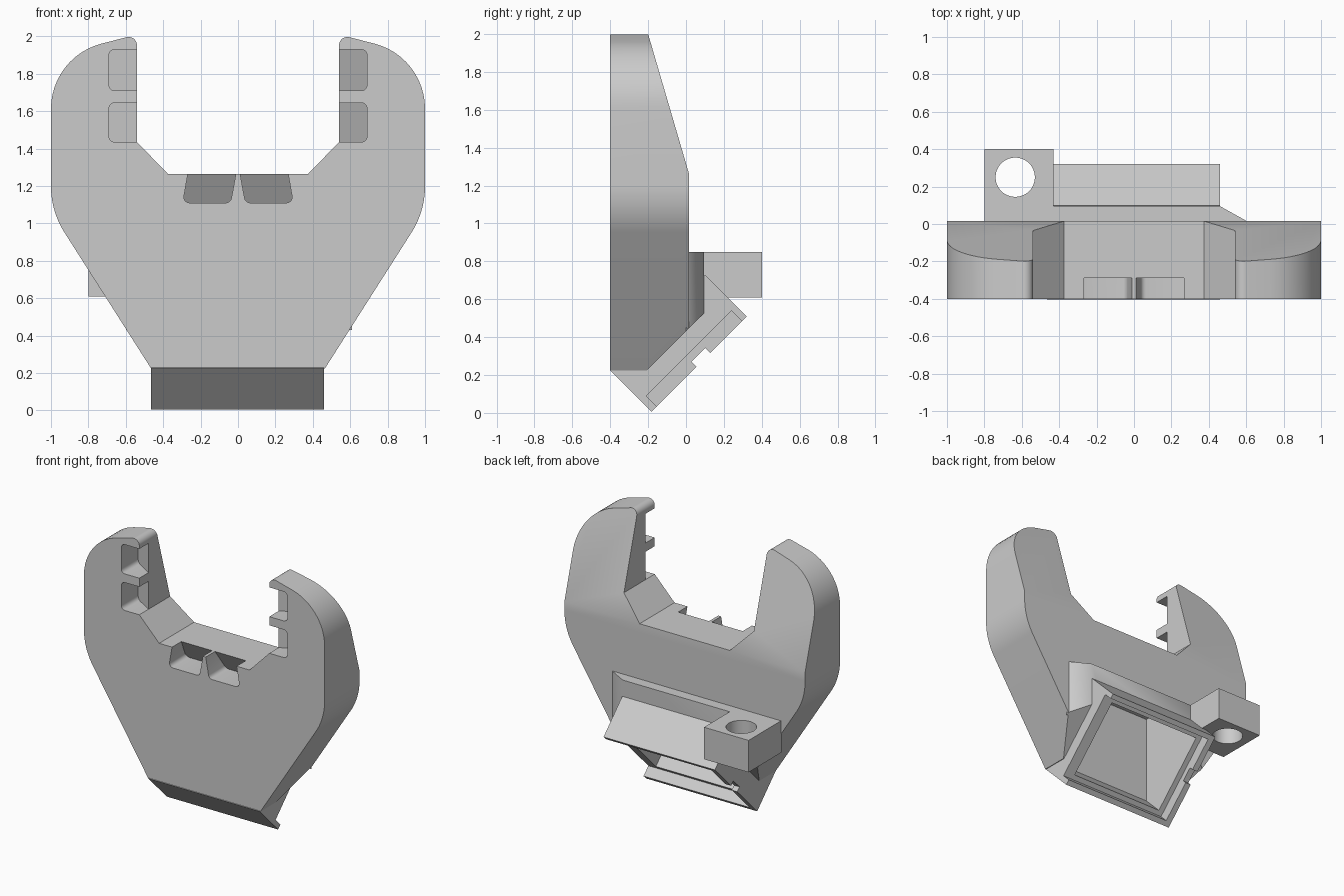
import bpy, bmesh
from math import cos, sin, pi, tan
from mathutils import Vector

cube = bpy.data.objects.get("Cube")
if cube:
    bpy.data.objects.remove(cube)

grey = bpy.data.materials.new("plain_grey")
grey.use_nodes = True
grey.diffuse_color = (0.6, 0.6, 0.6, 1)
grey.node_tree.nodes["Principled BSDF"].inputs["Base Color"].default_value = (0.6, 0.6, 0.6, 1)


def fillet(points, steps=12):
    """Round each (a, b, radius) corner of a closed outline."""
    out = []
    for i, (a, b, r) in enumerate(points):
        p = Vector((a, b))
        if not r:
            out.append(p)
            continue
        d0 = (Vector(points[i - 1][:2]) - p).normalized()
        d1 = (Vector(points[(i + 1) % len(points)][:2]) - p).normalized()
        half = d0.angle(d1) / 2
        centre = p + (d0 + d1).normalized() * r / sin(half)
        start = p + d0 * r / tan(half) - centre
        end = p + d1 * r / tan(half) - centre
        sweep = pi - 2 * half
        for k in range(steps + 1):
            t = k / steps
            out.append(centre + (start * sin((1 - t) * sweep) + end * sin(t * sweep)) / sin(sweep))
    return out


def prism(name, outline, axis, lo, hi, adjust=None):
    """Extrude an outline along an axis; adjust may move single vertices."""
    place = {"x": lambda p, h: (h, p[0], p[1]),
             "y": lambda p, h: (p[0], h, p[1]),
             "z": lambda p, h: (p[0], p[1], h)}[axis]
    bm = bmesh.new()
    rings = [[bm.verts.new(place(p, h)) for p in outline] for h in (lo, hi)]
    n = len(outline)
    bm.faces.new(rings[0])
    bm.faces.new(rings[1][::-1])
    for i in range(n):
        j = (i + 1) % n
        bm.faces.new((rings[0][j], rings[0][i], rings[1][i], rings[1][j]))
    if adjust:
        for v in bm.verts:
            adjust(v.co)
    bmesh.ops.recalc_face_normals(bm, faces=bm.faces)
    mesh = bpy.data.meshes.new(name)
    bm.to_mesh(mesh)
    bm.free()
    mesh.materials.append(grey)
    obj = bpy.data.objects.new(name, mesh)
    bpy.context.collection.objects.link(obj)
    return obj


def combine(obj, tools, operation="DIFFERENCE"):
    bpy.context.view_layer.objects.active = obj
    for tool in tools:
        mod = obj.modifiers.new("cut", "BOOLEAN")
        mod.operation, mod.object, mod.solver = operation, tool, "EXACT"
        bpy.ops.object.modifier_apply(modifier=mod.name)


def tilted(a0, a1, b0, b1):
    """Rectangle turned 45 degrees in the side plane (a = y+z, b = y-z)."""
    return [((a + b) / 2, (a - b) / 2) for a, b in ((a0, b0), (a1, b0), (a1, b1), (a0, b1))]


# Forked plate: front outline limited by the side profile
half = [(0.465, 0.225, 0), (1, 1.065, 0.46), (1, 1.892, 0.36),
        (0.54, 2.01, 0.045), (0.54, 1.435, 0), (0.375, 1.265, 0)]
right = fillet(half + [(-x, z, 0) for x, z, r in half[::-1]])[:-len(half)]
outline = right + [Vector((-p.x, p.y)) for p in right[::-1]]
body = prism("forked_plate", outline, "y", -0.40, 0.1)
side = [(-0.6, 0.1), (-0.33, 0.1), (0.015, 0.445), (0.015, 1.265), (-0.2, 2.0), (-0.2, 2.2), (-0.6, 2.2)]
limit = prism("side_limit", side, "x", -1.5, 1.5)
combine(body, [limit], "INTERSECT")

# Pockets along the fork's inner edges, deeper away from the opening
cutters = [limit]
pockets = []


def deepen_side(co):
    if co.y > -0.45:
        co.y = -0.29 + 0.6 * (abs(co.x) - 0.54)


def deepen_middle(co):
    if co.y > -0.45:
        co.y = -0.29 + 0.6 * (1.265 - co.z)


for s in (-1, 1):
    for z0, z1 in ((1.435, 1.645), (1.71, 1.93)):
        shape = fillet([(s * 0.5, z0, 0), (s * 0.69, z0, 0.03),
                        (s * 0.69, z1, 0.03), (s * 0.5, z1, 0)], 4)
        pockets.append(prism("side_pocket", shape, "y", -0.5, -0.29, deepen_side))
    shape = fillet([(s * 0.262, 1.3, 0), (s * 0.295, 1.11, 0.03),
                    (s * 0.04, 1.11, 0.03), (s * 0.005, 1.3, 0)], 4)
    pockets.append(prism("middle_pocket", shape, "y", -0.5, -0.29, deepen_middle))

# Tilted housing under the plate
housing = prism("tilted_housing", tilted(-0.175, 0.83, -0.63, -0.187), "x", -0.465, 0.46)

# Collar with bevelled ends joining the housing to the plate
def tilt_underside(co):
    if co.z < 0.6:
        co.z = co.y + 0.43


collar = prism("collar", [(-0.6, 0.0), (0.61, 0.0), (0.595, 0.02), (0.46, 0.095), (-0.46, 0.095), (-0.595, 0.02)],
               "z", 0.4, 0.85, tilt_underside)

# Mounting lug with a round hole
lug = prism("mounting_lug", [(-0.8, 0.01), (-0.43, 0.01), (-0.43, 0.40), (-0.8, 0.40)], "z", 0.61, 0.85)
circle = [(-0.635 + 0.105 * cos(k * pi / 24), 0.25 + 0.105 * sin(k * pi / 24)) for k in range(48)]
hole = prism("hole_cutter", circle, "z", 0.3, 1.2)
combine(lug, [hole])

# Inner cavity, sliding slot open at one end, and the wall notch
cavity = prism("cavity", [(-0.085, 0.015), (0.315, 0.415), (0.04, 0.69),
                          (-0.06, 0.9), (-0.32, 0.9), (-0.32, 0.25)], "x", -0.38, 0.38)
slot = prism("slot", tilted(-0.12, 0.78, -0.30, -0.05), "x", -0.42, 0.7)
notch = prism("notch", tilted(0.30, 0.445, -0.24, -0.05), "x", -0.6, -0.3)
combine(body, pockets + [cavity])
combine(collar, [cavity])
combine(housing, [cavity, slot, notch])

for tool in cutters + pockets + [hole, cavity, slot, notch]:
    bpy.data.objects.remove(tool)

# Smooth the rounded outlines, keep edges crisp
bpy.ops.object.select_all(action="DESELECT")
for obj in (body, housing, collar, lug):
    obj.select_set(True)
bpy.context.view_layer.objects.active = body
bpy.ops.object.shade_smooth_by_angle()
